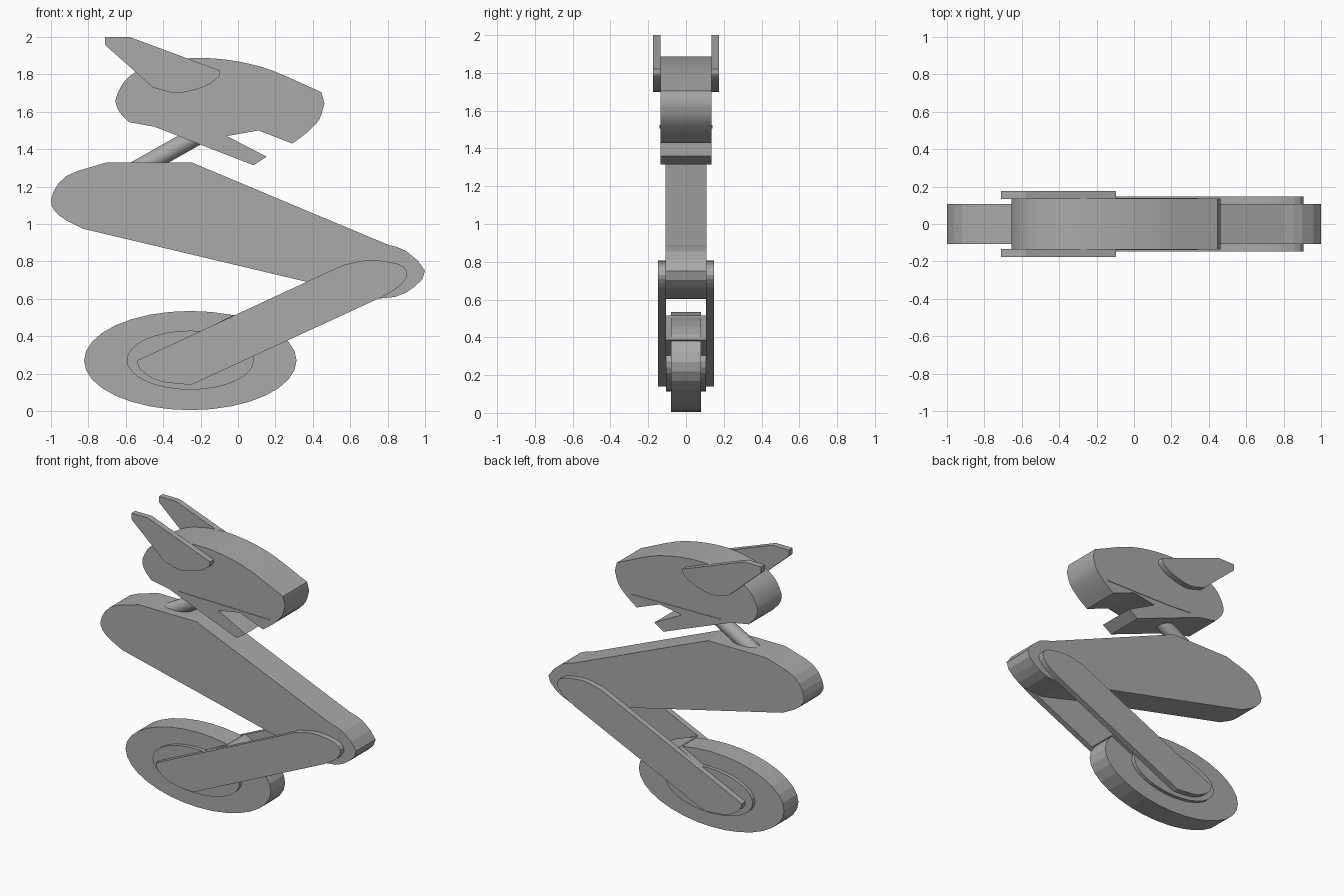
import bpy
import bmesh
from math import sin, cos, pi, radians
from mathutils import Vector

cube = bpy.data.objects.get("Cube")
if cube:
    bpy.data.objects.remove(cube, do_unlink=True)

grey = bpy.data.materials.new("plain_grey")
grey.use_nodes = True
COLOUR = (0.4, 0.4, 0.4, 1)
grey.diffuse_color = COLOUR
grey.node_tree.nodes["Principled BSDF"].inputs["Base Color"].default_value = COLOUR


def ellipse(cx, cz, rx, rz, count):
    return [(cx + rx * cos(2 * pi * i / count), cz + rz * sin(2 * pi * i / count))
            for i in range(count)]


def curve(points, steps=5):
    """Rounded run of points passing through every given point."""
    p = [Vector(q) for q in points]
    p = [2 * p[0] - p[1]] + p + [2 * p[-1] - p[-2]]
    out = []
    for a, b, c, d in zip(p, p[1:], p[2:], p[3:]):
        for i in range(steps):
            t = i / steps
            v = b + (c - a) * t / 2 + (2 * a - 5 * b + 4 * c - d) * t * t / 2 \
                + (3 * b - a - 3 * c + d) * t ** 3 / 2
            out.append(tuple(v))
    return out + [tuple(points[-1])]


def slab(name, outline, y0, y1, smooth=False):
    """Side outline in x and z, extruded from y0 to y1."""
    bm = bmesh.new()
    face = bm.faces.new([bm.verts.new((x, y0, z)) for x, z in outline])
    moved = bmesh.ops.extrude_face_region(bm, geom=[face])["geom"]
    bmesh.ops.translate(bm, vec=(0, y1 - y0, 0),
                        verts=[v for v in moved if isinstance(v, bmesh.types.BMVert)])
    bmesh.ops.recalc_face_normals(bm, faces=bm.faces)
    mesh = bpy.data.meshes.new(name)
    bm.to_mesh(mesh)
    bm.free()
    mesh.materials.append(grey)
    obj = bpy.data.objects.new(name, mesh)
    bpy.context.collection.objects.link(obj)
    if smooth:
        shade(obj)
    return obj


def shade(obj):
    bpy.ops.object.select_all(action='DESELECT')
    obj.select_set(True)
    bpy.context.view_layer.objects.active = obj
    bpy.ops.object.shade_smooth_by_angle(angle=radians(30))


def pair(name, outline, inner, outer):
    for side, s in (("left", 1), ("right", -1)):
        slab(f"{name}_{side}", outline, s * inner, s * outer)


# Foot wheel and its hub
slab("foot_wheel", ellipse(-0.255, 0.27, 0.568, 0.265, 32), -0.08, 0.08)
slab("wheel_hub", ellipse(-0.255, 0.272, 0.34, 0.158, 32), -0.105, 0.105)

# Lower leg plates and the bridge joining them over the wheel
shin = curve([(-0.54, 0.27), (-0.52, 0.22), (-0.42, 0.16), (-0.25, 0.14)], 3)
shin += curve([(0.77, 0.61), (0.86, 0.665), (0.905, 0.73), (0.86, 0.785),
               (0.70, 0.807), (0.56, 0.78)], 3)
pair("lower_leg", shin, 0.107, 0.148)
slab("leg_bridge", [(-0.02, 0.515), (0.265, 0.385), (0.0, 0.27), (-0.25, 0.4)],
     -0.11, 0.11)

# Thigh with a rounded hip and knee
hip = curve([(-0.83, 0.975), (-0.955, 1.045), (-1.0, 1.13), (-0.92, 1.255),
             (-0.70, 1.33)], 3)
knee = curve([(0.80, 0.89), (0.90, 0.855), (1.0, 0.75), (0.945, 0.665),
              (0.84, 0.61), (0.70, 0.602)], 2)
slab("thigh", hip + [(-0.25, 1.33)] + knee + [(0.37, 0.69)], -0.108, 0.108)

# Neck rod
start, end = Vector((-0.70, 0, 1.20)), Vector((-0.08, 0, 1.55))
bpy.ops.mesh.primitive_cylinder_add(vertices=32, radius=0.05, depth=(end - start).length,
                                    location=(start + end) / 2)
neck = bpy.context.object
neck.name = "neck"
neck.rotation_euler = (end - start).to_track_quat('Z', 'Y').to_euler()
neck.data.materials.append(grey)
shade(neck)

# Head with an open jaw
skull = curve([(-0.585, 1.545), (-0.64, 1.61), (-0.65, 1.68), (-0.58, 1.79),
               (-0.42, 1.86), (-0.18, 1.888), (0.125, 1.84), (0.446, 1.705)])
snout = curve([(0.462, 1.645), (0.435, 1.56), (0.37, 1.49), (0.29, 1.43)], 3)
jaw = [(0.11, 1.50), (-0.06, 1.47), (0.153, 1.36), (0.083, 1.314), (-0.447, 1.52)]
slab("head", skull + snout + jaw, -0.135, 0.135, smooth=True)

# Thin cheek creases
pair("cheek_crease", [(-0.37, 1.524), (0.34, 1.514), (0.34, 1.506), (-0.2, 1.512)],
     0.134, 0.139)

# Ears
lobe = curve([(-0.095, 1.82), (-0.105, 1.785), (-0.18, 1.735), (-0.325, 1.70),
              (-0.455, 1.73)], 3)
pair("ear", [(-0.71, 1.957), (-0.71, 2.0), (-0.58, 2.0)] + lobe, 0.134, 0.176)
